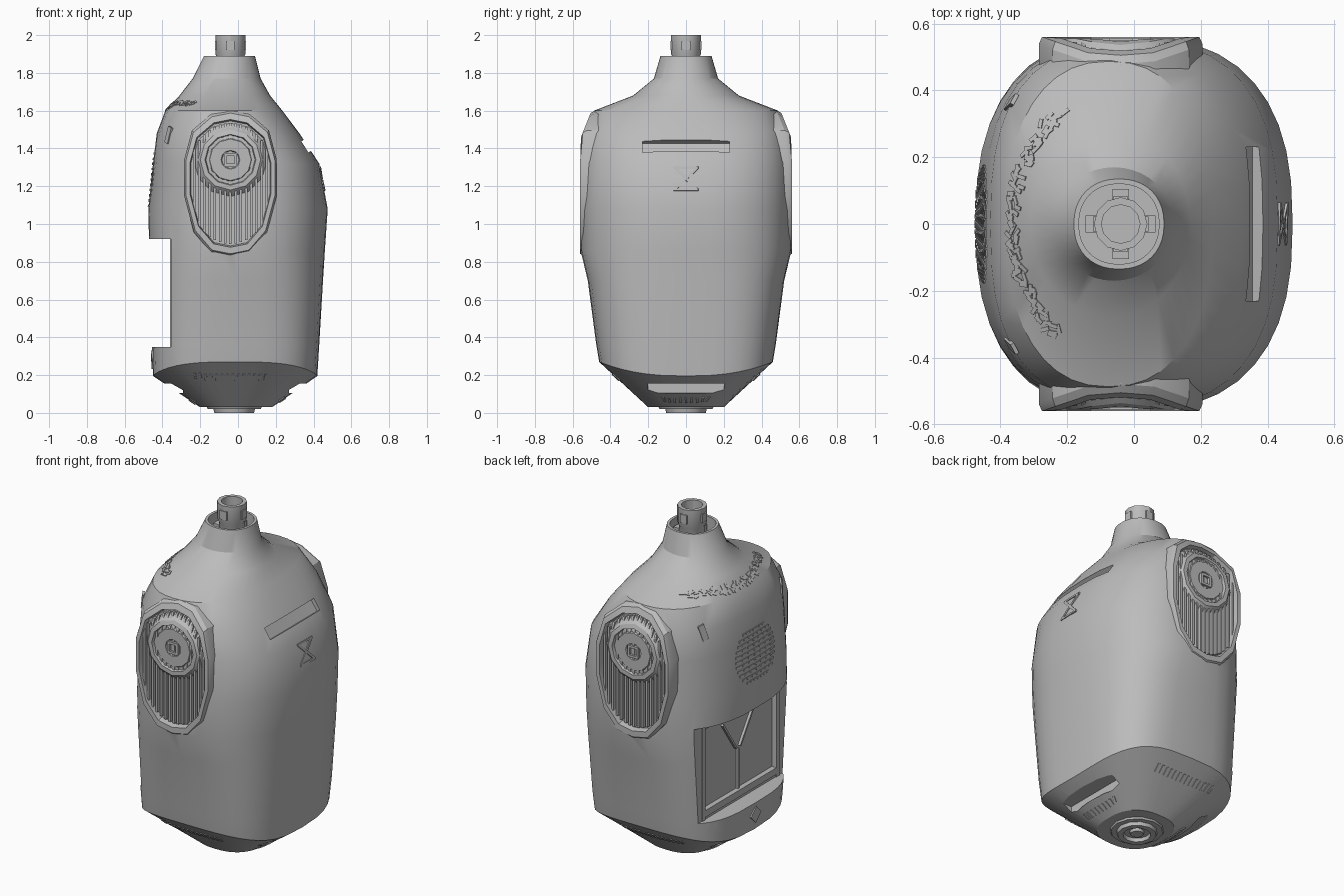
import bpy, bmesh, math, random
from mathutils import Matrix, Vector

random.seed(4)
if "Cube" in bpy.data.objects:
    bpy.data.objects.remove(bpy.data.objects["Cube"])

grey = bpy.data.materials.new("plain_grey")
grey.use_nodes = True
grey.diffuse_color = (0.5, 0.5, 0.5, 1)
grey.node_tree.nodes["Principled BSDF"].inputs["Base Color"].default_value = (0.5, 0.5, 0.5, 1)
MID = -0.04  # x of the neck and shoulder sockets


def smooth(ob):
    bpy.ops.object.select_all(action='DESELECT')
    ob.select_set(True)
    bpy.context.view_layer.objects.active = ob
    bpy.ops.object.shade_smooth_by_angle(angle=math.radians(30))


def finish(name, bm):
    bmesh.ops.recalc_face_normals(bm, faces=bm.faces[:])
    me = bpy.data.meshes.new(name)
    bm.to_mesh(me)
    bm.free()
    me.materials.append(grey)
    ob = bpy.data.objects.new(name, me)
    bpy.context.collection.objects.link(ob)
    smooth(ob)
    return ob


def skin(bm, rings, cap_start=True):
    loops = [[bm.verts.new(p) for p in ring] for ring in rings]
    n = len(loops[0])
    for a, b in zip(loops, loops[1:]):
        for i in range(n):
            j = (i + 1) % n
            bm.faces.new((a[i], a[j], b[j], b[i]))
    if cap_start:
        bm.faces.new(loops[0])
    bm.faces.new(loops[-1])


def facing(direction):
    # Rotation that turns local x along a direction, keeping z upright
    return Vector(direction).to_track_quat('X', 'Z').to_matrix()


def box(bm, loc, size, rot=Matrix.Identity(3)):
    m = Matrix.Translation(loc) @ rot.to_4x4() @ Matrix.Diagonal((*size, 1))
    bmesh.ops.create_cube(bm, size=1, matrix=m)


def lathe(bm, profile, sides, x):
    # Vertical turned part from (radius, height) pairs
    turn = [2 * math.pi * i / sides for i in range(sides)]
    skin(bm, [[(x + r * math.cos(a), r * math.sin(a), z) for a in turn] for r, z in profile])


# Torso shell: height, x min, x max, half depth, squareness, edge lift
levels = [
    (0.03, -0.20, 0.18, 0.20, 2.5, 0),
    (0.195, -0.45, 0.42, 0.46, 3.2, 0.075),
    (0.36, -0.455, 0.43, 0.475, 3.2, 0),
    (0.70, -0.465, 0.45, 0.52, 2.9, 0),
    (0.86, -0.47, 0.46, 0.558, 2.6, 0),
    (1.08, -0.475, 0.475, 0.558, 2.5, 0),
    (1.32, -0.45, 0.43, 0.55, 2.6, 0),
    (1.48, -0.43, 0.325, 0.53, 2.6, 0),
    (1.60, -0.385, 0.235, 0.487, 2.3, 0),
    (1.68, -0.31, 0.17, 0.28, 2, 0),
    (1.77, -0.24, 0.12, 0.17, 2, 0),
    (1.89, -0.18, 0.09, 0.135, 2.2, 0),
    (1.89, -0.165, 0.075, 0.12, 2.2, 0),
    (1.76, -0.165, 0.075, 0.12, 2.2, 0),
]


def section(z, x0, x1, hy, p, lift, n=40):
    pts = []
    for i in range(n):
        c, s = math.cos(2 * math.pi * i / n), math.sin(2 * math.pi * i / n)
        px = math.copysign(abs(c) ** (2 / p), c) * (x1 - x0) / 2
        py = math.copysign(abs(s) ** (2 / p), s) * hy
        pts.append(((x0 + x1) / 2 + px, py, z + lift * abs(s) ** 1.5))
    return pts


bm = bmesh.new()
skin(bm, [section(*level) for level in levels])
torso = finish("torso_shell", bm)


def cut_shape(b):
    cutter = finish("cutter", b)
    cutter.hide_render = True
    mod = torso.modifiers.new("cut", 'BOOLEAN')
    mod.object, mod.operation, mod.solver = cutter, 'DIFFERENCE', 'EXACT'
    bpy.context.view_layer.objects.active = torso
    bpy.ops.object.modifier_apply(modifier=mod.name)
    bpy.data.objects.remove(cutter)


def cut(loc, size, direction=(1, 0, 0)):
    b = bmesh.new()
    box(b, loc, size, facing(direction))
    cut_shape(b)


# Shoulder socket outline and its backward lean
half = [(0, 1.595), (0.10, 1.575), (0.20, 1.49), (0.24, 1.34), (0.24, 1.15),
        (0.19, 0.96), (0.10, 0.855), (0, 0.835)]
outline = half + [(-x, z) for x, z in half[-2:0:-1]]


def oval(k, y):
    return [(MID + x * k, y, 1.215 + (z - 1.215) * k) for x, z in outline]


def disc(r, y, n=12):
    turn = [2 * math.pi * i / n for i in range(n)]
    return [(MID + r * math.cos(a), y, 1.34 + r * math.sin(a)) for a in turn]


def lean(b, side):
    for v in b.verts:
        v.co.y = side * (v.co.y - max(0, v.co.z - 1.45) * 0.4)


# Shoulder wells, side bay with a deeper panel, handle slot and low side slots
for side in (-1, 1):
    b = bmesh.new()
    skin(b, [oval(0.94, 0.505), oval(0.94, 0.75)])
    lean(b, side)
    cut_shape(b)
cut((-0.455, 0, 0.635), (0.2, 1.2, 0.57))
cut((-0.4, 0, 0.635), (0.14, 0.66, 0.49))
cut((0.365, 0, 1.415), (0.07, 0.46, 0.07), (0.836, 0, 0.549))
for x in (0.33, -0.35):
    cut((x, 0, 0.13), (0.12, 0.4, 0.05))
smooth(torso)
bpy.context.view_layer.update()


def stick(bm, near, size, spin=0.0):
    # Lay a small block on the nearest point of the torso
    _, loc, normal, _ = torso.closest_point_on_mesh(Vector(near))
    rot = normal.to_track_quat('Z', 'Y').to_matrix() @ Matrix.Rotation(spin, 3, 'Z')
    box(bm, loc, size, rot)


def socket(side, name):
    b = bmesh.new()
    # Raised rim and sunken floor
    skin(b, [oval(1.02, 0.46), oval(1.02, 0.54), oval(0.98, 0.56),
             oval(0.89, 0.56), oval(0.87, 0.525)], cap_start=False)
    # Upright ribs, split where the socket leans back
    for i in range(-7, 8):
        x = i * 0.0275
        h = 0.32 * math.sqrt(1 - (x / 0.235) ** 2)
        lo, hi = 1.215 - h, 1.215 + h
        for a, c in ((lo, min(1.45, hi)), (1.45, hi)):
            if c - a > 0.01:
                box(b, (MID + x, 0.53, (a + c) / 2), (0.013, 0.03, c - a))
    # Joint disc on a low mound with a square hub
    skin(b, [disc(0.2, 0.52), disc(0.16, 0.556), disc(0.135, 0.556), disc(0.13, 0.54),
             disc(0.115, 0.54), disc(0.11, 0.549), disc(0.05, 0.549), disc(0.045, 0.54)])
    for s in (-0.028, 0.028):
        box(b, (MID, 0.545, 1.34 + s), (0.07, 0.02, 0.014))
        box(b, (MID + s, 0.545, 1.34), (0.014, 0.02, 0.07))
    lean(b, side)
    finish(name, b)


socket(-1, "front_shoulder_socket")
socket(1, "back_shoulder_socket")

# Neck tube with small latch blocks
bm = bmesh.new()
lathe(bm, [(0.07, 1.75), (0.07, 1.88), (0.08, 1.90), (0.08, 2.0), (0.058, 2.0),
           (0.058, 1.80)], 12, MID)
for i in range(4):
    a = i * math.pi / 2
    d = Vector((math.cos(a), math.sin(a), 0))
    box(bm, Vector((MID, 0, 1.945)) + d * 0.077, (0.012, 0.045, 0.05), facing(d))
    box(bm, Vector((MID, 0, 1.80)) + d * 0.085, (0.04, 0.05, 0.1), facing(d))
finish("neck_tube", bm)

# Waist socket underneath
bm = bmesh.new()
lathe(bm, [(0.15, 0.04), (0.14, 0.02), (0.11, 0.02), (0.105, 0.0), (0.075, 0.0),
           (0.07, 0.02), (0.04, 0.02), (0.035, 0.005)], 12, -0.02)
finish("waist_socket", bm)

# Bay frame, panel ridges and lip badge
bm = bmesh.new()
for s in (-1, 1):
    box(bm, (-0.345, s * 0.345, 0.635), (0.03, 0.03, 0.57))
    box(bm, (-0.335, s * 0.08, 0.74), (0.02, 0.012, 0.22), Matrix.Rotation(s * -0.6, 3, 'X'))
box(bm, (-0.335, 0, 0.52), (0.02, 0.012, 0.24))
box(bm, (-0.345, 0, 0.385), (0.03, 0.66, 0.04))
stick(bm, (-0.5, 0, 0.28), (0.07, 0.07, 0.012), math.pi / 4)
finish("bay_frame", bm)

# Round slatted vent above the bay
bm = bmesh.new()
for i in range(-5, 6):
    w = 0.19 * math.sqrt(1 - (i / 6) ** 2)
    for k in range(-3, 4):
        stick(bm, (-0.5, k * w / 3.5, 1.24 + i * 0.028), (w / 4.2, 0.012, 0.008))
finish("side_vent", bm)

# Rough strip across the shoulder slope
bm = bmesh.new()
for i in range(90):
    y = -0.33 + 0.66 * i / 89
    x = -0.37 + 1.3 * y * y + random.uniform(-0.03, 0.03)
    stick(bm, (x, y, 1.63), (0.028, 0.012, 0.008), random.uniform(0, 3))
for s in (-1, 1):
    stick(bm, (-0.36, s * 0.36, 1.47), (0.035, 0.09, 0.012), 0.3 * s)
finish("shoulder_grip", bm)

# Crossed mark below the handle slot
bm = bmesh.new()
for s in (-1, 1):
    stick(bm, (0.5, 0, 1.25), (0.014, 0.16, 0.008), s * 0.8)
    stick(bm, (0.5, 0, 1.25 + s * 0.06), (0.13, 0.012, 0.008))
finish("cross_mark", bm)

# Low vents around the underside
bm = bmesh.new()
for s in (-1, 1):
    for i in range(14):
        stick(bm, (MID - 0.19 + i * 0.029, s * 0.38, 0.18), (0.012, 0.05, 0.01))
    for i in range(9):
        stick(bm, (s * 0.24, -0.12 + i * 0.03, 0.06), (0.012, 0.04, 0.01))
finish("low_vents", bm)
